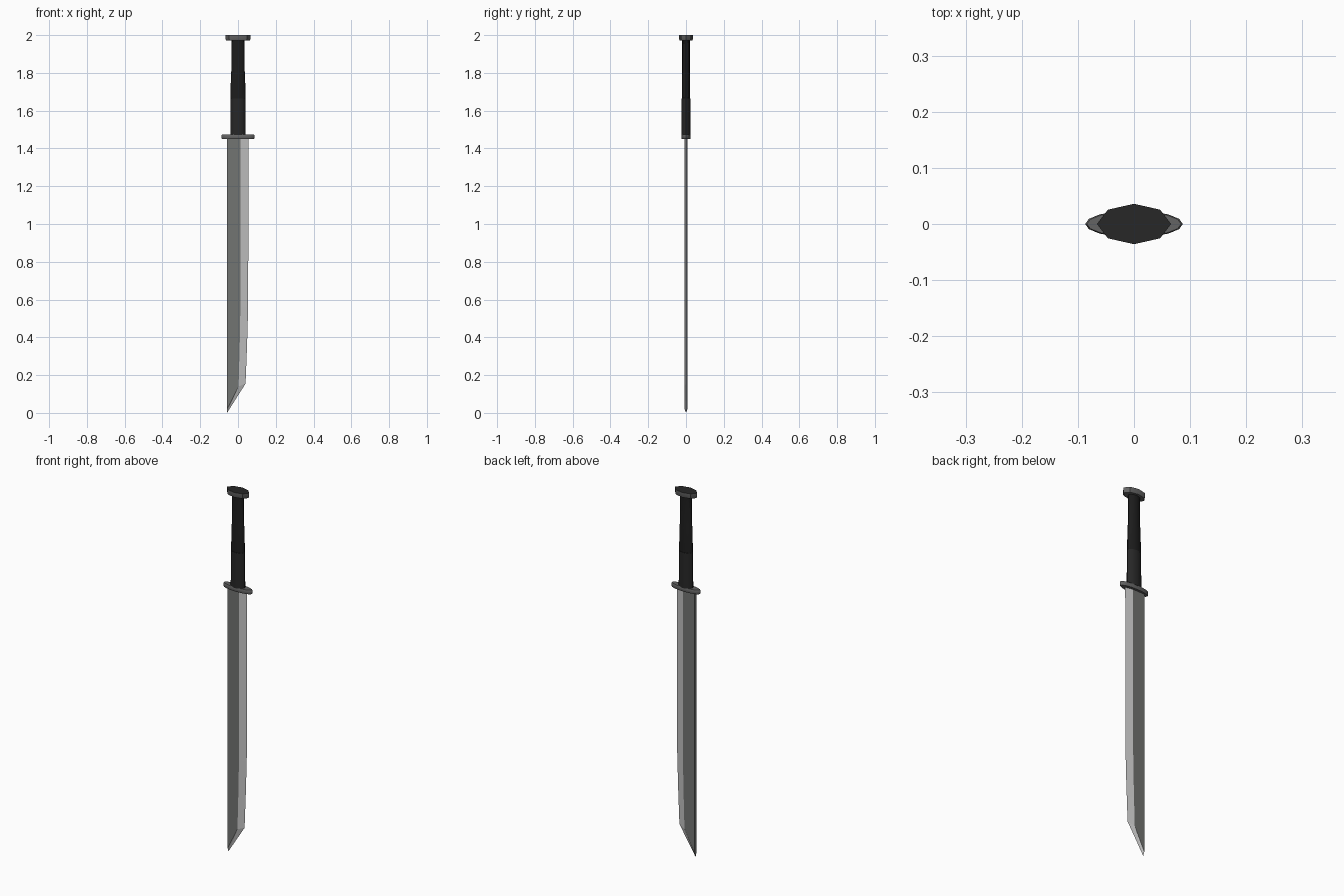
import bpy, bmesh, math

if "Cube" in bpy.data.objects:
    bpy.data.objects.remove(bpy.data.objects["Cube"])


def material(name, r, g, b):
    m = bpy.data.materials.new(name)
    m.diffuse_color = (r, g, b, 1)
    m.use_nodes = True
    m.node_tree.nodes["Principled BSDF"].inputs["Base Color"].default_value = m.diffuse_color
    return m


steel = material("dark_steel", 0.17, 0.175, 0.168)
edge_mat = material("polished_edge", 0.55, 0.55, 0.55)
fitting = material("fitting_grey", 0.125, 0.125, 0.125)
black = material("grip_black", 0.012, 0.012, 0.012)
charcoal = material("collar_charcoal", 0.02, 0.02, 0.02)


def finish(name, bm, mats, smooth=35):
    bmesh.ops.recalc_face_normals(bm, faces=bm.faces[:])
    me = bpy.data.meshes.new(name)
    bm.to_mesh(me)
    bm.free()
    for m in mats:
        me.materials.append(m)
    ob = bpy.data.objects.new(name, me)
    bpy.context.collection.objects.link(ob)
    bpy.ops.object.select_all(action='DESELECT')
    ob.select_set(True)
    bpy.context.view_layer.objects.active = ob
    bpy.ops.object.shade_smooth_by_angle(angle=math.radians(smooth))
    return ob


def loft(name, n, rings, mats, top_index=0):
    """Stack of elliptical rings (rx, ry, z), capped at both ends."""
    bm = bmesh.new()
    loops = []
    for rx, ry, z in rings:
        loops.append([bm.verts.new((rx * math.cos(2 * math.pi * i / n),
                                    ry * math.sin(2 * math.pi * i / n), z)) for i in range(n)])
    for a, b in zip(loops, loops[1:]):
        for i in range(n):
            j = (i + 1) % n
            bm.faces.new((a[i], a[j], b[j], b[i]))
    bm.faces.new(loops[0][::-1])
    bm.faces.new(loops[-1]).material_index = top_index
    return finish(name, bm, mats)


# Blade: stations of (ridge x, ridge z, edge x, edge z, spine z), going down
T = 0.009
SPINE = -0.058
stations = [(0.013, 1.455, 0.055, 1.455, 1.455),
            (0.013, 0.57, 0.054, 0.57, 0.57),
            (0.009, 0.36, 0.048, 0.36, 0.36),
            (0.003, 0.14, 0.040, 0.155, 0.02)]
bm = bmesh.new()
tip = bm.verts.new((SPINE, 0, 0))
edge = [bm.verts.new((s[2], 0, s[3])) for s in stations]
spines, ridges = [], []
for side in (-1, 1):
    spine = [bm.verts.new((SPINE, side * T * 0.85, s[4])) for s in stations]
    ridge = [bm.verts.new((s[0], side * T, s[1])) for s in stations]
    for i in range(len(stations) - 1):
        bm.faces.new((spine[i], spine[i + 1], ridge[i + 1], ridge[i]))
        bm.faces.new((ridge[i], ridge[i + 1], edge[i + 1], edge[i])).material_index = 1
    # slanted cutting facet at the point
    bm.faces.new((ridge[-1], spine[-1], tip)).material_index = 1
    bm.faces.new((ridge[-1], tip, edge[-1])).material_index = 1
    spines.append(spine)
    ridges.append(ridge)
# flat back of the blade, its end and its top
for i in range(len(stations) - 1):
    bm.faces.new((spines[0][i], spines[1][i], spines[1][i + 1], spines[0][i + 1]))
bm.faces.new((spines[0][-1], spines[1][-1], tip))
bm.faces.new((spines[0][0], ridges[0][0], edge[0], ridges[1][0], spines[1][0]))
finish("blade", bm, [steel, edge_mat], 10)

# Oval guard
loft("guard", 16, [(0.084, 0.022, 1.450), (0.087, 0.024, 1.454),
                   (0.087, 0.024, 1.469), (0.084, 0.022, 1.473)], [fitting])

# Grip: thicker lower sleeve and slimmer upper part
loft("grip_sleeve", 12, [(0.041, 0.025, 1.47), (0.040, 0.024, 1.665)], [charcoal])
loft("grip", 12, [(0.039, 0.022, 1.66), (0.038, 0.021, 1.80),
                  (0.035, 0.020, 1.81), (0.034, 0.020, 1.98)], [black])

# Pommel with a black top
loft("pommel", 8, [(0.062, 0.033, 1.972), (0.066, 0.036, 1.978),
                   (0.066, 0.036, 2.0)], [fitting, charcoal], 1)
